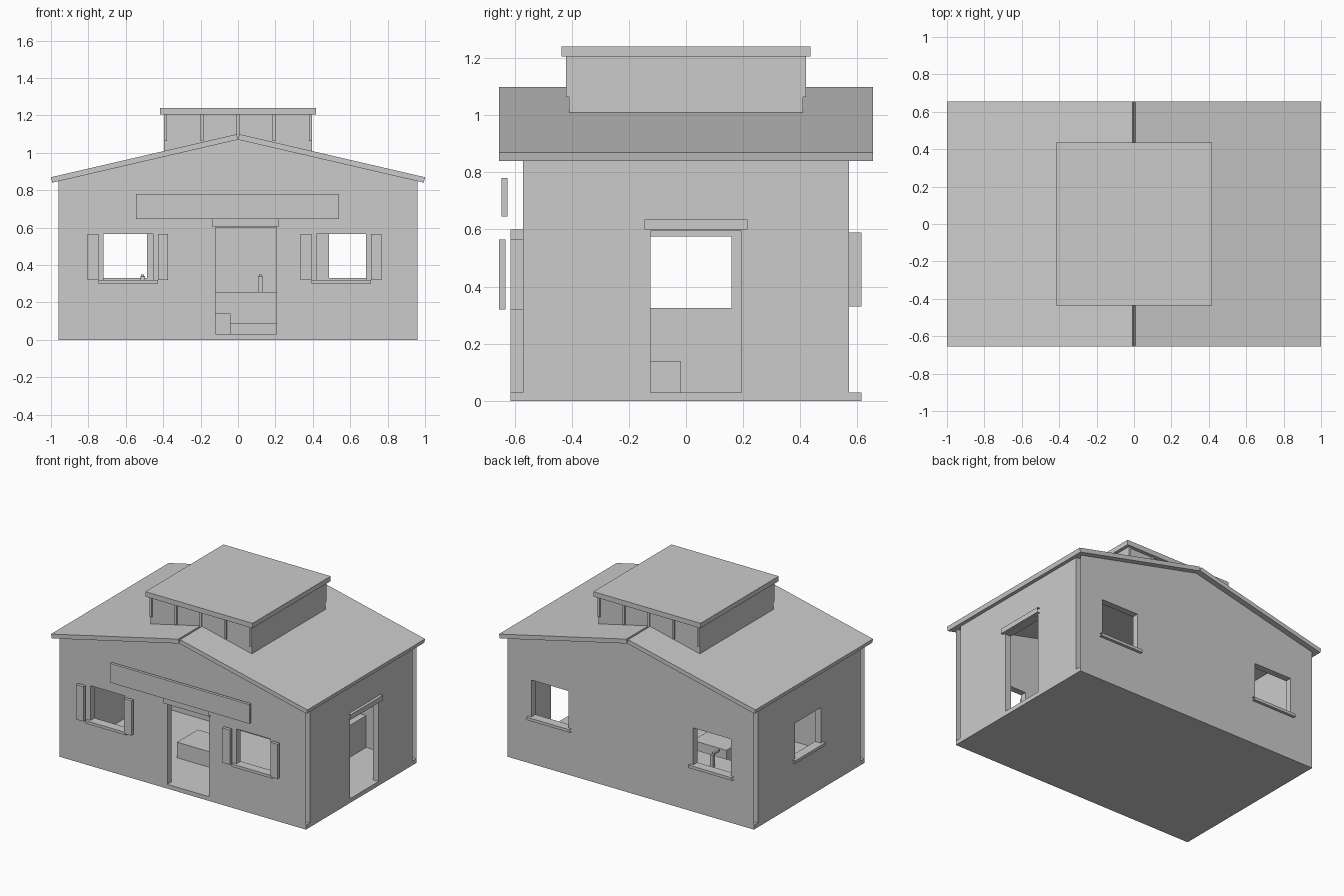
import bpy, bmesh
from mathutils import Vector

default = bpy.data.objects.get("Cube")
if default:
    bpy.data.objects.remove(default, do_unlink=True)

grey = bpy.data.materials.new("plain grey")
grey.use_nodes = True
colour = (0.6, 0.6, 0.6, 1)
grey.diffuse_color = colour
grey.node_tree.nodes["Principled BSDF"].inputs["Base Color"].default_value = colour


def finish(name, bm):
    bmesh.ops.recalc_face_normals(bm, faces=bm.faces[:])
    mesh = bpy.data.meshes.new(name)
    bm.to_mesh(mesh)
    bm.free()
    mesh.materials.append(grey)
    obj = bpy.data.objects.new(name, mesh)
    bpy.context.collection.objects.link(obj)
    return obj


def add_box(bm, xs, ys, zs):
    """Add a box given its extents on each axis."""
    verts = bmesh.ops.create_cube(bm, size=1)["verts"]
    for v in verts:
        v.co = Vector([r[0] if c < 0 else r[1] for c, r in zip(v.co, (xs, ys, zs))])


def drop_ends(bm, axis):
    """Remove the two end caps across an axis, leaving an open shell."""
    ends = [v.co[axis] for v in bm.verts]
    lo, hi = min(ends), max(ends)
    caps = [f for f in bm.faces
            if all(abs(v.co[axis] - lo) < 1e-4 for v in f.verts)
            or all(abs(v.co[axis] - hi) < 1e-4 for v in f.verts)]
    bmesh.ops.delete(bm, geom=caps, context="FACES")


def box(name, xs, ys, zs, open_axis=None):
    bm = bmesh.new()
    add_box(bm, xs, ys, zs)
    if open_axis is not None:
        drop_ends(bm, open_axis)
    return finish(name, bm)


def prism(name, profile, y0, y1):
    """Extrude an x-z outline along y."""
    bm = bmesh.new()
    face = bm.faces.new([bm.verts.new((x, y0, z)) for x, z in profile])
    out = bmesh.ops.extrude_face_region(bm, geom=[face])["geom"]
    bmesh.ops.translate(bm, vec=(0, y1 - y0, 0),
                        verts=[g for g in out if isinstance(g, bmesh.types.BMVert)])
    return finish(name, bm)


def cut_openings(wall, openings, open_axis):
    """Cut box openings in a wall, then open its ends."""
    bm = bmesh.new()
    for extents in openings:
        add_box(bm, *extents)
    cutter = finish("cutter", bm)
    mod = wall.modifiers.new("openings", "BOOLEAN")
    mod.operation, mod.solver, mod.object = "DIFFERENCE", "EXACT", cutter
    graph = bpy.context.evaluated_depsgraph_get()
    mesh = bpy.data.meshes.new_from_object(wall.evaluated_get(graph))
    wall.modifiers.clear()
    wall.data = mesh
    bpy.data.objects.remove(cutter, do_unlink=True)
    bm = bmesh.new()
    bm.from_mesh(mesh)
    drop_ends(bm, open_axis)
    bm.to_mesh(mesh)
    bm.free()


W, OUT, INN = 0.96, 0.615, 0.57      # half width, outer and inner wall depth
FLOOR, EAVE, RIDGE = 0.03, 0.84, 1.07
DOOR_TOP = 0.6
front_windows = [(-0.72, -0.455), (0.42, 0.685)]
back_windows = [(-0.78, -0.487), (0.487, 0.775)]
door_x, door_y, side_window = (-0.12, 0.205), (-0.125, 0.195), (-0.13, 0.16)

# floor and gable walls
box("floor", (-W, W), (-OUT, OUT), (0, FLOOR))
gable = [(-W, FLOOR), (W, FLOOR), (W, EAVE + 0.01), (0, RIDGE), (-W, EAVE + 0.01)]
deep = (-0.7, -0.5)
front = prism("front_wall", gable, -OUT, -INN)
cut_openings(front, [(xs, deep, (0.32, 0.565)) for xs in front_windows]
             + [(door_x, deep, (0, DOOR_TOP))], 0)
back = prism("back_wall", gable, INN, OUT)
cut_openings(back, [(xs, (0.5, 0.7), (0.33, 0.59)) for xs in back_windows], 0)

# side walls
left = box("left_wall", (W - 0.045, W), (-INN, INN), (FLOOR, EAVE + 0.01))
cut_openings(left, [((0.8, 1.1), door_y, (0, 0.595))], 1)
right = box("right_wall", (-W, 0.045 - W), (-INN, INN), (FLOOR, EAVE + 0.01))
cut_openings(right, [((-1.1, -0.8), side_window, (0.325, 0.575))], 1)

# window sills, open at the ends
for x0, x1 in front_windows:
    box("front_sill", (x0 - 0.026, x1 + 0.026), (-OUT - 0.02, -OUT), (0.30, 0.32), 0)
    for xs in ((x0 - 0.085, x0 - 0.026), (x1 + 0.026, x1 + 0.082)):
        box("shutter", xs, (-0.654, -0.631), (0.32, 0.565))
for x0, x1 in back_windows:
    box("back_sill", (x0 - 0.025, x1 + 0.025), (OUT, OUT + 0.02), (0.31, 0.33), 0)
box("side_sill", (-W - 0.02, -W), (side_window[0] - 0.025, side_window[1] + 0.025),
    (0.305, 0.325), 1)

# door lintels and sign board
box("front_lintel", (-0.14, 0.22), (-OUT - 0.02, -OUT), (0.605, 0.645), 0)
box("side_lintel", (W, W + 0.02), (-0.145, 0.215), (0.6, 0.635), 1)
box("sign_board", (-0.545, 0.54), (-0.645, -0.625), (0.645, 0.78))

# two square-cut roof slabs meeting at the ridge
slope = Vector((0.993, EAVE - RIDGE))
normal = Vector((-slope.y, slope.x)).normalized() * 0.03
for side, s in (("left", 1), ("right", -1)):
    ridge, eave = Vector((0, RIDGE)), Vector((0, RIDGE)) + slope
    outline = [(p.x * s, p.y) for p in (ridge, eave, eave + normal, ridge + normal)]
    prism(side + "_roof", outline, -0.655, 0.655)

# roof monitor with posts on both ends
box("monitor_walls", (-0.395, 0.395), (-0.41, 0.41), (0.99, 1.205))
box("monitor_roof", (-0.418, 0.418), (-0.435, 0.435), (1.205, 1.24))
for s in (-1, 1):
    for i in range(-2, 3):
        x = i * 0.1935
        ys = sorted((s * 0.405, s * 0.42))
        box("monitor_post", (x - 0.008, x + 0.008), ys, (1.063, 1.205))

# counter along the back wall, with tap and small fittings
box("counter_base", (-0.85, 0.6), (0.32, INN), (FLOOR, 0.085))
box("counter", (-0.85, 0.6), (0.29, INN), (0.085, 0.255))
for x in (-0.51, 0.12):
    box("tap_stem", (x - 0.012, x + 0.012), (0.42, 0.445), (0.255, 0.34))
    box("tap_spout", (x - 0.008, x + 0.008), (0.36, 0.43), (0.335, 0.35))
box("crate", (-0.3, -0.04), (-0.25, -0.02), (FLOOR, 0.14))
